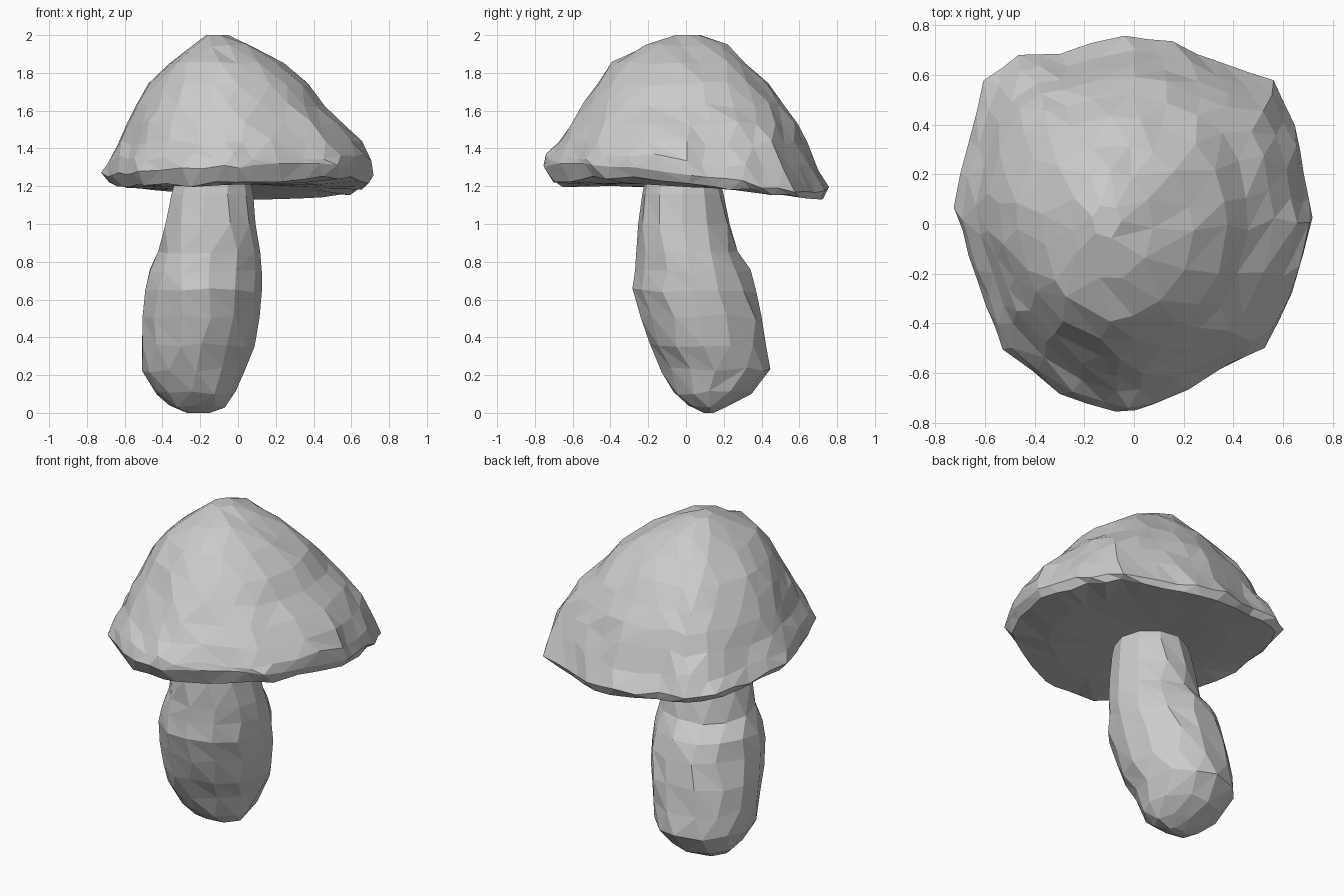
import bpy, bmesh, math, random
from mathutils import Vector

random.seed(5)

# cap rim seen from above, counter-clockwise
RIM = [(.72, .02), (.685, .2), (.65, .4), (.56, .575), (.35, .65), (.15, .73), (-.04, .757),
       (-.3, .69), (-.46, .68), (-.6, .58), (-.67, .33), (-.72, .07), (-.66, -.12),
       (-.59, -.33), (-.53, -.5), (-.3, -.68), (-.07, -.757), (.08, -.73),
       (.35, -.59), (.53, -.5), (.64, -.28)]
RIM = [Vector((x / .72, y / .757)) for x, y in RIM]


def rim_point(t):
    s = t * len(RIM)
    i = math.floor(s + 1e-6)
    return RIM[i % len(RIM)].lerp(RIM[(i + 1) % len(RIM)], s - i)


def circle_point(t):
    return Vector((math.cos(2 * math.pi * t), math.sin(2 * math.pi * t)))


def loft(name, rings, outline):
    """rings: z, x0, x1, y0, y1, sides, jitter, angle jitter, roundness, (tilt, twist, bowl)"""
    bm = bmesh.new()
    loops = []
    for z, x0, x1, y0, y1, n, jit, ajit, rnd, *warp in rings:
        tilt, twist, bowl = warp or (0, 0, 0)
        loop = []
        for k in range(n):
            t = (k + random.uniform(-ajit, ajit)) / n
            u = outline(t % 1)
            u = u.lerp(u.normalized(), rnd)
            x = (x0 + x1) / 2 + u.x * (x1 - x0) / 2
            y = (y0 + y1) / 2 + u.y * (y1 - y0) / 2
            d = [random.uniform(-jit, jit) for _ in range(3)]
            height = z - tilt * y - twist * x * y + bowl * x * x + d[2]
            loop.append(bm.verts.new((x + d[0] * .4, y + d[1] * .4, max(0, height))))
        loops.append(loop)
    # zip neighbouring rings of different counts with triangles
    for a, b in zip(loops, loops[1:]):
        na, nb, i, j = len(a), len(b), 0, 0
        while i < na or j < nb:
            if j == nb or (i < na and (i + 1) / na <= (j + 1) / nb):
                bm.faces.new((a[i], a[(i + 1) % na], b[j % nb]))
                i += 1
            else:
                bm.faces.new((a[i % na], b[(j + 1) % nb], b[j]))
                j += 1
    bm.faces.new(loops[0][::-1])
    bm.faces.new(loops[-1])
    bmesh.ops.recalc_face_normals(bm, faces=bm.faces)
    me = bpy.data.meshes.new(name)
    bm.to_mesh(me)
    bm.free()
    ob = bpy.data.objects.new(name, me)
    bpy.context.collection.objects.link(ob)
    return ob


# cap: warped flat underside, ragged lip, lopsided dome
loft("mushroom_cap", [
    (1.21, -.34, .08, -.22, .2, 10, 0, 0, 1),
    (1.19, -.50, .47, -.50, .50, 20, .004, .1, .5, .04, .05, .04),
    (1.175, -.68, .69, -.715, .735, 36, .014, .1, 0, .06, .08, .09),
    (1.245, -.72, .72, -.757, .757, 42, .016, 0, 0, .085, .08, .03),
    (1.33, -.69, .705, -.74, .70, 36, .024, .1, .05, .04, .03, .02),
    (1.43, -.64, .655, -.675, .64, 29, .016, .15, .15, .01, 0, 0),
    (1.53, -.60, .57, -.61, .595, 26, .016, .2, .25),
    (1.63, -.545, .465, -.545, .53, 23, .016, .2, .35),
    (1.74, -.48, .38, -.475, .435, 20, .014, .2, .45),
    (1.855, -.37, .24, -.39, .325, 16, .012, .2, .5),
    (1.945, -.255, .075, -.23, .22, 11, .008, .2, .6),
    (2.0, -.17, -.05, -.06, .08, 6, 0, 0, 1),
], rim_point)

# stem: bulging, leaning towards the back left at its foot
loft("mushroom_stem", [
    (0, -.27, -.15, .09, .15, 6, 0, 0, 1),
    (.035, -.36, -.07, .01, .23, 8, .008, .1, 1),
    (.11, -.44, -.01, -.07, .345, 11, .012, .2, 1),
    (.23, -.51, .035, -.13, .445, 12, .015, .2, 1),
    (.36, -.52, .085, -.195, .43, 13, .014, .2, 1),
    (.51, -.515, .12, -.245, .41, 13, .014, .2, 1),
    (.65, -.495, .13, -.285, .375, 13, .012, .2, 1),
    (.75, -.48, .125, -.27, .34, 13, .012, .2, 1),
    (.85, -.42, .115, -.26, .27, 12, .01, .15, 1),
    (1.0, -.39, .095, -.255, .235, 11, .006, .1, 1),
    (1.16, -.36, .08, -.235, .20, 11, .004, .1, 1),
    (1.23, -.34, .065, -.22, .18, 11, 0, 0, 1),
], circle_point)
